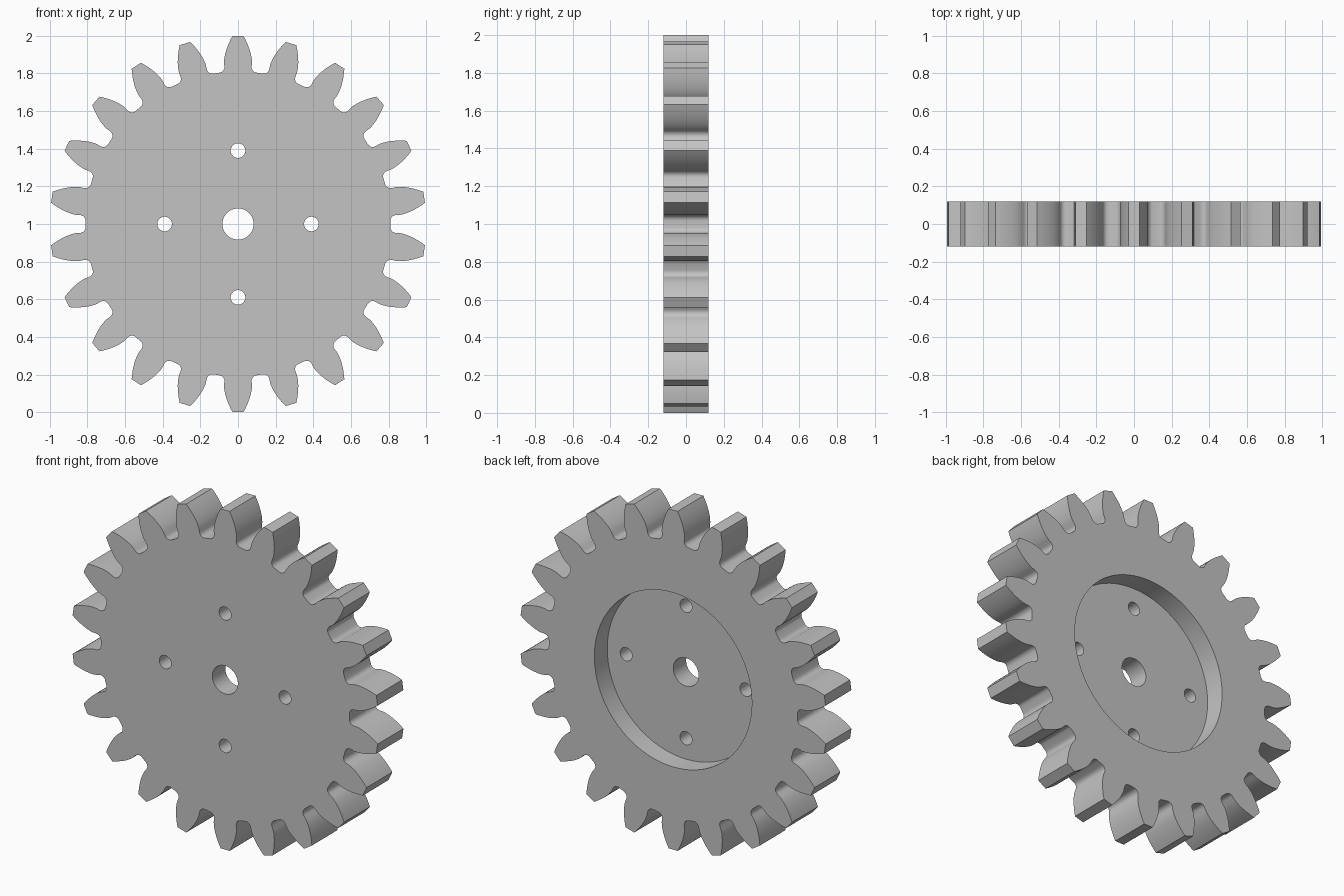
import bpy
import bmesh
import math
from mathutils import Matrix, Vector

TEETH = 22
TIP, ROOT, FILLET = 1.0, 0.81, 0.03
PITCH = TIP * TEETH / (TEETH + 2)
BASE = PITCH * math.cos(math.radians(20))
HALF_THICK = 0.12
CENTRE = Vector((0, 0, 1))

if "Cube" in bpy.data.objects:
    bpy.data.objects.remove(bpy.data.objects["Cube"])


def polar(r, a):
    return complex(r * math.cos(a), r * math.sin(a))


def involute(r):
    """Involute angle at radius r of the base circle."""
    a = math.acos(min(1, BASE / r))
    return math.tan(a) - a


def half_tooth():
    """One flank, from the root fillet up to the tip."""
    base_angle = math.pi / (2 * TEETH) + involute(PITCH)
    r = ROOT + FILLET
    a = base_angle + math.asin(FILLET / r)
    start, end = a - math.pi, base_angle - math.pi / 2
    pts = [polar(r, a) + polar(FILLET, start + (end - start) * i / 6)
           for i in range(7)]
    for i in range(9):
        r = BASE + (TIP - BASE) * i / 8
        pts.append(polar(r, base_angle - involute(r)))
    return pts


def make_object(name, bm):
    bmesh.ops.recalc_face_normals(bm, faces=bm.faces)
    mesh = bpy.data.meshes.new(name)
    bm.to_mesh(mesh)
    bm.free()
    obj = bpy.data.objects.new(name, mesh)
    bpy.context.collection.objects.link(obj)
    return obj


def cutter(name, radius, x, z, y0, y1, sides):
    """Cylinder along y between y0 and y1."""
    bm = bmesh.new()
    place = Matrix.Translation(CENTRE + Vector((x, (y0 + y1) / 2, z)))
    bmesh.ops.create_cone(bm, cap_ends=True, segments=sides, radius1=radius,
                          radius2=radius, depth=y1 - y0,
                          matrix=place @ Matrix.Rotation(math.pi / 2, 4, 'X'))
    obj = make_object(name, bm)
    obj.hide_render = True
    return obj


# Toothed blank, extruded through its thickness
flank = half_tooth()
tooth = [p.conjugate() for p in flank] + flank[::-1]
bm = bmesh.new()
verts = []
for k in range(TEETH):
    turn = polar(1, math.pi / 2 + k * math.tau / TEETH)
    for p in tooth:
        q = p * turn
        verts.append(bm.verts.new(CENTRE + Vector((q.real, -HALF_THICK, q.imag))))
face = bm.faces.new(verts)
new = bmesh.ops.extrude_face_region(bm, geom=[face], use_keep_orig=True)["geom"]
bmesh.ops.translate(bm, vec=(0, 2 * HALF_THICK, 0),
                    verts=[v for v in new if isinstance(v, bmesh.types.BMVert)])
gear = make_object("gear_wheel", bm)

# Rear recess, centre bore and four bolt holes
cutters = [cutter("recess_cutter", 0.513, 0, 0, 0, 0.3, 96),
           cutter("bore_cutter", 0.083, 0, 0, -0.3, 0.3, 48)]
for x, z in ((1, 0), (0, 1), (-1, 0), (0, -1)):
    cutters.append(cutter("bolt_hole_cutter", 0.039, 0.39 * x, 0.39 * z,
                          -0.3, 0.3, 32))

bpy.ops.object.select_all(action='DESELECT')
bpy.context.view_layer.objects.active = gear
gear.select_set(True)
for c in cutters:
    mod = gear.modifiers.new(c.name, 'BOOLEAN')
    mod.operation = 'DIFFERENCE'
    mod.solver = 'EXACT'
    mod.object = c
    bpy.ops.object.modifier_apply(modifier=mod.name)
    bpy.data.objects.remove(c)

# Plain grey metal
grey = bpy.data.materials.new("light_grey")
grey.use_nodes = True
colour = (0.55, 0.55, 0.55, 1)
grey.diffuse_color = colour
grey.node_tree.nodes["Principled BSDF"].inputs["Base Color"].default_value = colour
gear.data.materials.clear()
gear.data.materials.append(grey)
bpy.ops.object.shade_smooth_by_angle(angle=math.radians(25))
